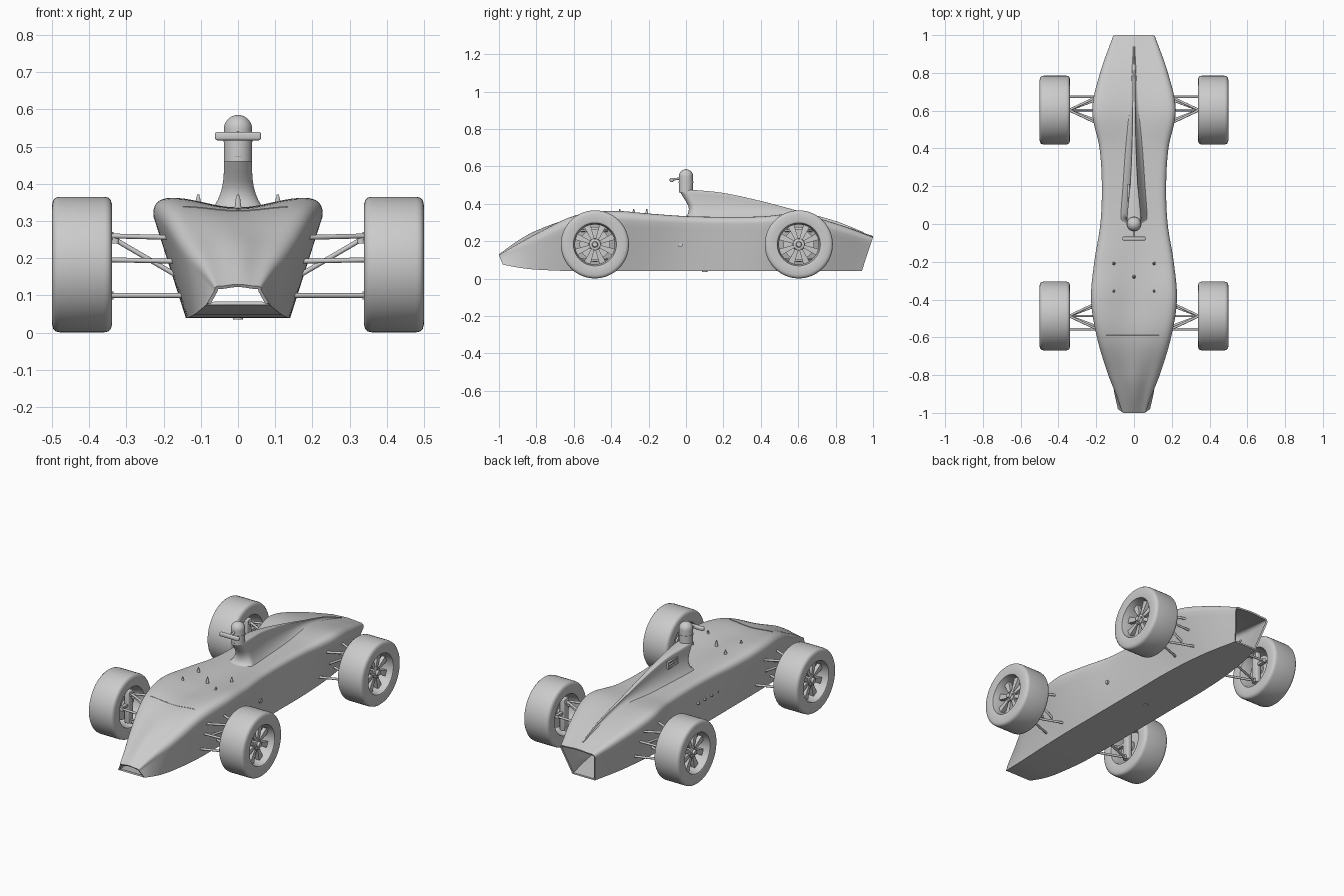
import bpy, bmesh, math
from mathutils import Vector, Matrix

if "Cube" in bpy.data.objects:
    bpy.data.objects.remove(bpy.data.objects["Cube"])


def finish(name, bm, angle=35):
    bmesh.ops.recalc_face_normals(bm, faces=bm.faces)
    me = bpy.data.meshes.new(name)
    bm.to_mesh(me)
    bm.free()
    ob = bpy.data.objects.new(name, me)
    bpy.context.collection.objects.link(ob)
    smooth(ob, angle)
    return ob


def smooth(ob, angle):
    bpy.ops.object.select_all(action='DESELECT')
    ob.select_set(True)
    bpy.context.view_layer.objects.active = ob
    bpy.ops.object.shade_smooth_by_angle(angle=math.radians(angle))


def curve(table, y):
    """Smooth interpolation through rows of (y, value, value, ...)."""
    n = len(table)
    i = max(0, min(n - 2, sum(r[0] <= y for r in table) - 1))

    def slope(k, c):
        a, b = table[max(k - 1, 0)], table[min(k + 1, n - 1)]
        return (b[c] - a[c]) / (b[0] - a[0])
    p, q = table[i], table[i + 1]
    h = q[0] - p[0]
    t = min(max((y - p[0]) / h, 0), 1)
    return [(2*t**3 - 3*t*t + 1) * p[c] + (t**3 - 2*t*t + t) * h * slope(i, c)
            + (3*t*t - 2*t**3) * q[c] + (t**3 - t*t) * h * slope(i + 1, c)
            for c in range(1, len(p))]


def loft(name, rings, wrap_ring, wrap_path=False, angle=35):
    bm = bmesh.new()
    vs = [[bm.verts.new(p) for p in r] for r in rings]
    m, n = len(vs), len(vs[0])
    for i in range(m if wrap_path else m - 1):
        for j in range(n if wrap_ring else n - 1):
            a, b = vs[i], vs[(i + 1) % m]
            bm.faces.new((a[j], a[(j + 1) % n], b[(j + 1) % n], b[j]))
    bmesh.ops.remove_doubles(bm, verts=bm.verts, dist=1e-5)
    return finish(name, bm, angle)


def revolve(name, profile, loc, sign=1, segs=56, closed=True):
    """Spin (x, radius) points about the x axis."""
    rings = []
    for k in range(segs):
        a = 2 * math.pi * k / segs
        rings.append([(loc[0] + sign * x, loc[1] + r * math.cos(a), loc[2] + r * math.sin(a))
                      for x, r in profile])
    return loft(name, rings, closed, True)


def rod(name, a, b, r1, r2=None, segs=14):
    a, b = Vector(a), Vector(b)
    d = b - a
    m = Matrix.Translation((a + b) / 2) @ d.to_track_quat('Z', 'Y').to_matrix().to_4x4()
    bm = bmesh.new()
    bmesh.ops.create_cone(bm, cap_ends=True, segments=segs, radius1=r1,
                          radius2=r1 if r2 is None else r2, depth=d.length, matrix=m)
    return finish(name, bm)


def box(name, loc, size, rot=Matrix(), bevel=0.0):
    bm = bmesh.new()
    bmesh.ops.create_cube(bm, size=1, matrix=Matrix.Translation(loc) @ rot @ Matrix.Diagonal((*size, 1)))
    if bevel:
        bmesh.ops.bevel(bm, geom=bm.edges[:], offset=bevel, segments=3, affect='EDGES', profile=0.5)
    return finish(name, bm)


# Body stations: y, floor half width, shoulder half width, floor z, shoulder z, centre z, radius
BODY = [(-1.0, .085, .062, .075, .125, .130, .010), (-.9, .105, .097, .058, .185, .202, .03),
        (-.8, .118, .136, .048, .24, .257, .045), (-.6, .135, .196, .04, .335, .325, .05),
        (-.4, .14, .227, .04, .362, .336, .05), (-.2, .14, .21, .04, .348, .335, .045),
        (0, .14, .178, .04, .334, .333, .04), (.2, .14, .17, .04, .33, .33, .04),
        (.4, .14, .182, .04, .332, .33, .04), (.6, .13, .221, .04, .345, .334, .045),
        (.8, .105, .18, .04, .295, .294, .04), (1.0, .072, .111, .04, .222, .227, .025)]


def section(y):
    wb, ws, zb, zs, zc, r = curve(BODY, y)
    half = [(wb * k / 4, zb) for k in range(4)]
    half += [(wb + (ws - wb) * k / 8, zb + (zs - r - zb) * k / 8) for k in range(8)]
    for k in range(9):
        t = k / 8
        half.append((ws * (1 - t)**2 + 2*t*(1 - t) * (ws + .1 * r) + t*t * (ws - r),
                     (zs - r) * (1 - t)**2 + (2*t*(1 - t) + t*t) * zs))
    for k in range(1, 11):
        t = k / 10
        half.append(((ws - r) * (1 - t), zs + (zc - zs) * (1 - math.cos(math.pi * t)) / 2))
    ring = half + [(-x, z) for x, z in half[-2:0:-1]]
    # slanted nose and tail openings
    lean = .02 * max(0, (-.8 - y) / .2) - .06 * max(0, (y - .75) / .25)
    return [(x, y + lean * (zs - z) / (zs - zb) * (z < zs), z) for x, z in ring]


# Hollow body shell, open at nose and tail
body = loft('body_shell', [section(-1 + 2 * k / 80) for k in range(81)], True, angle=40)
mod = body.modifiers.new('wall', 'SOLIDIFY')
mod.thickness, mod.offset = .009, -1
bpy.ops.object.modifier_apply(modifier='wall')
smooth(body, 40)

# Engine cover fin: pillar behind the head tapering to the tail
RIDGE = [(-.04, .475, .038, .072), (.05, .473, .036, .072), (.2, .458, .022, .062),
         (.4, .415, .012, .05), (.6, .362, .008, .035), (.8, .308, .005, .02), (.95, .248, .003, .008)]
FRONT = [(0, -.012), (.08, .006), (.25, .015), (.45, .01), (.7, -.012), (1, -.039)]
levels = [0, .03, .07, .13, .2, .3, .42, .55, .7, .83, .93, .98, 1]
rings = []
for k in range(61):
    s = (k / 60) ** 2.2
    half = []
    for t in levels + [None]:
        tt = 1 if t is None else t
        yf = curve(FRONT, tt)[0]
        y = yf + (.95 - yf) * s
        top, wt, wb = curve(RIDGE, y)
        base = curve(BODY, y)[4] - .004
        u = min((y - yf) / .04, 1)
        w = (wt + (wb - wt) * (1 - tt) ** 3) * math.sqrt(max(0, 1 - (1 - u) ** 2))
        w *= 0 if t is None else (1 if tt < .95 else .93 if tt < 1 else .8)
        half.append((w, y, base + (top - base) * tt))
    rings.append(half + [(-x, y, z) for x, y, z in half[-2::-1]])
loft('engine_cover_fin', rings, False, angle=50)

# Driver head: capsule with a seam band and a crossbar on a stem
head = [(.46, 0), (.46, .038)] + [(.547 + .038 * math.sin(a * math.pi / 24), .038 * math.cos(a * math.pi / 24))
                                  for a in range(13)]
loft('driver_head', [[(r * math.cos(a * math.pi / 18), r * math.sin(a * math.pi / 18), z) for z, r in head]
                     for a in range(36)], False, True)
rod('head_band', (0, 0, .512), (0, 0, .518), .0395, segs=36)
box('head_crossbar', (0, -.077, .528), (.124, .02, .022), bevel=.006)
rod('crossbar_stem', (0, -.03, .536), (0, -.075, .529), .006)

# Air vent frame on the left of the fin
for dy in (-.043, .043):
    box('fin_vent_end', (-.029, .165 + dy, .415), (.012, .006, .04))
for dz in (-.018, 0, .018):
    box('fin_vent_slat', (-.029, .165, .415 + dz), (.012, .088, .005))

# Pins on the front deck
for x, y in ((-.107, -.21), (.107, -.21), (0, -.28), (-.107, -.355), (.107, -.355)):
    rod('deck_pin', (x, y, .325), (x, y, .36), .011, .006)
    rod('deck_pin_tip', (x, y, .36), (x, y, .371), .005, .003)

# Nose panel seam, following the deck
seam = [p for p in section(-.59)[21:42] if p[2] > .3]
for a, b in zip(seam, seam[1:]):
    if abs(a[0]) < .15 and abs(b[0]) < .15:
        rod('nose_panel_seam', a, b, .002, segs=6)

# Side and floor fasteners
rod('side_button', (.15, -.03, .18), (.171, -.03, .18), .012)
for k in range(4):
    rod('side_fastener', (-.15, -.06 + .06 * k, .2), (-.171, -.06 + .06 * k, .2), .007)
rod('floor_plug', (0, .1, .045), (0, .1, .036), .014)

TYRE = [(-.079, .122), (-.081, .14), (-.08, .163), (-.077, .174), (-.07, .18), (-.06, .182), (.06, .182),
        (.07, .18), (.077, .174), (.08, .163), (.081, .14), (.079, .122), (.07, .116), (-.07, .116)]
RIM = [(.076, .127), (.079, .122), (.077, .115), (.06, .111), (.03, .106), (-.03, .106), (-.06, .111),
       (-.077, .115), (-.079, .122), (-.076, .127), (-.06, .117), (.06, .117)]
HUB = [(-.04, 0), (-.04, .028), (.03, .034), (.05, .03), (.054, .016), (.066, .013), (.066, 0)]
ZC = .183
for side in (-1, 1):
    for end, yc, tie in (('front', -.487, -.07), ('rear', .603, .07)):
        # Wheel
        c = Vector((side * .419, yc, ZC))
        revolve(end + '_tyre', TYRE, c, side)
        revolve(end + '_rim', RIM, c, side)
        revolve(end + '_hub', HUB, c, side, 28, False)
        rod(end + '_brake_disc', c - Vector((side * .03, 0, 0)), c - Vector((side * .018, 0, 0)), .082, segs=40)
        bm = bmesh.new()
        for k in range(8):
            turn = Matrix.Translation(c) @ Matrix.Rotation(math.pi * (k + .5) / 4, 4, 'X')
            new = bmesh.ops.create_cube(bm, size=1)['verts']
            for v in new:
                outer = v.co.z > 0
                v.co = turn @ Vector((side * ((.03 if outer else .034) + v.co.x * .022),
                                      v.co.y * (.036 if outer else .016), .11 if outer else .025))
            a = math.pi * (k + .5) / 4
        finish(end + '_spokes', bm)
        for k in range(4):
            a = math.pi * k / 2
            p = c + Vector((side * .045, .023 * math.cos(a), .023 * math.sin(a)))
            rod(end + '_wheel_nut', p, p + Vector((side * .012, 0, 0)), .006, segs=6)
        # Upright and suspension arms

        def arm(name, p, q):
            a = Vector((side * p[0], yc + p[1], p[2]))
            b = Vector((side * q[0], yc + q[1], q[2]))
            rod(end + '_' + name, a, b, .0065)
            rod(end + '_joint', a - Vector((0, 0, .011)), a + Vector((0, 0, .011)), .011)
        box(end + '_upright', (side * .362, yc, ZC), (.03, .045, .185), bevel=.006)
        for dy in (-.075, .075):
            arm('upper_arm', (.345, 0, .26), (.185, dy, .256))
            arm('lower_arm', (.345, 0, .10), (.145, dy, .10))
        arm('push_rod', (.33, 0, .25), (.15, 0, .145))
        arm('tie_rod', (.355, tie, .196), (.165, tie, .192))
        box(end + '_steering_lug', (side * .362, yc + tie / 2, .196), (.02, abs(tie) + .01, .014))
